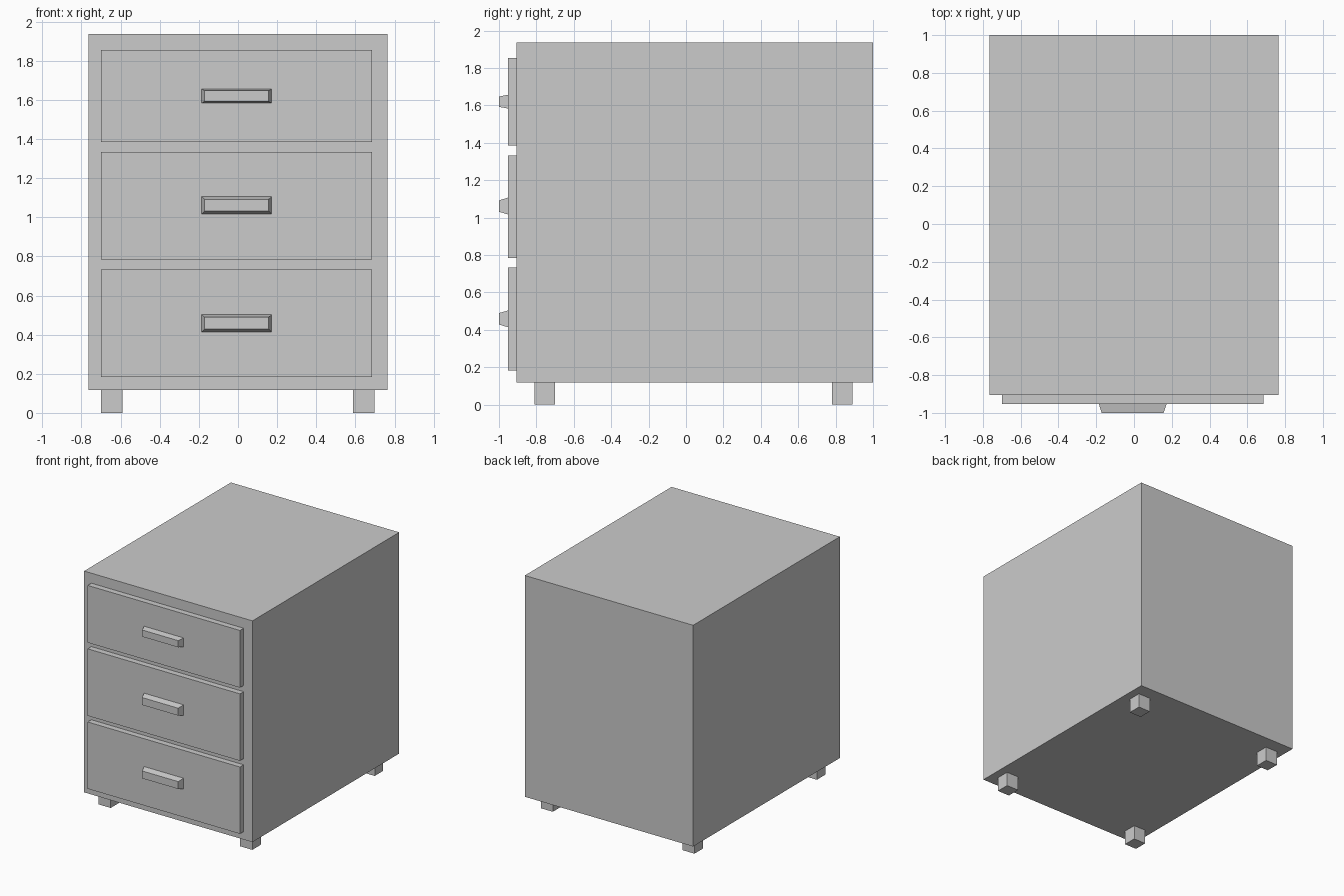
import bpy
import bmesh

if "Cube" in bpy.data.objects:
    bpy.data.objects.remove(bpy.data.objects["Cube"])


def frustum(name, back, front, y_back, y_front):
    """Solid between two xz rectangles (x0, x1, z0, z1) at two depths."""
    bm = bmesh.new()
    rings = []
    for (x0, x1, z0, z1), y in ((back, y_back), (front, y_front)):
        rings.append([bm.verts.new((x, y, z))
                      for x, z in ((x0, z0), (x1, z0), (x1, z1), (x0, z1))])
    a, b = rings
    bm.faces.new(a)
    bm.faces.new(b)
    for i in range(4):
        j = (i + 1) % 4
        bm.faces.new((a[i], a[j], b[j], b[i]))
    bmesh.ops.recalc_face_normals(bm, faces=bm.faces)
    mesh = bpy.data.meshes.new(name)
    bm.to_mesh(mesh)
    bm.free()
    obj = bpy.data.objects.new(name, mesh)
    bpy.context.collection.objects.link(obj)
    return obj


def box(name, rect, y_back, y_front):
    return frustum(name, rect, rect, y_back, y_front)


BODY_FRONT, DRAWER_FRONT, HANDLE_FRONT = -0.905, -0.953, -1.0
BODY_BOTTOM = 0.118

# Cabinet body
box("cabinet_body", (-0.765, 0.765, BODY_BOTTOM, 1.936), 1.0, BODY_FRONT)

# Drawer fronts with tapered handles: drawer z range, handle z range, taper
drawers = {
    "bottom": (0.183, 0.732, 0.414, 0.503, 0.014),
    "middle": (0.783, 1.333, 1.017, 1.106, 0.014),
    "top": (1.384, 1.854, 1.583, 1.656, 0.009),
}
for label, (z0, z1, h0, h1, t) in drawers.items():
    box(f"{label}_drawer", (-0.70, 0.685, z0, z1), BODY_FRONT, DRAWER_FRONT)
    frustum(f"{label}_handle", (-0.186, 0.172, h0, h1),
            (-0.171, 0.157, h0 + t, h1 - t), DRAWER_FRONT, HANDLE_FRONT)

# Feet
for side, x in (("left", -0.70), ("right", 0.587)):
    for end, y in (("front", -0.81), ("back", 0.78)):
        box(f"{end}_{side}_foot", (x, x + 0.11, 0, BODY_BOTTOM), y + 0.11, y)
